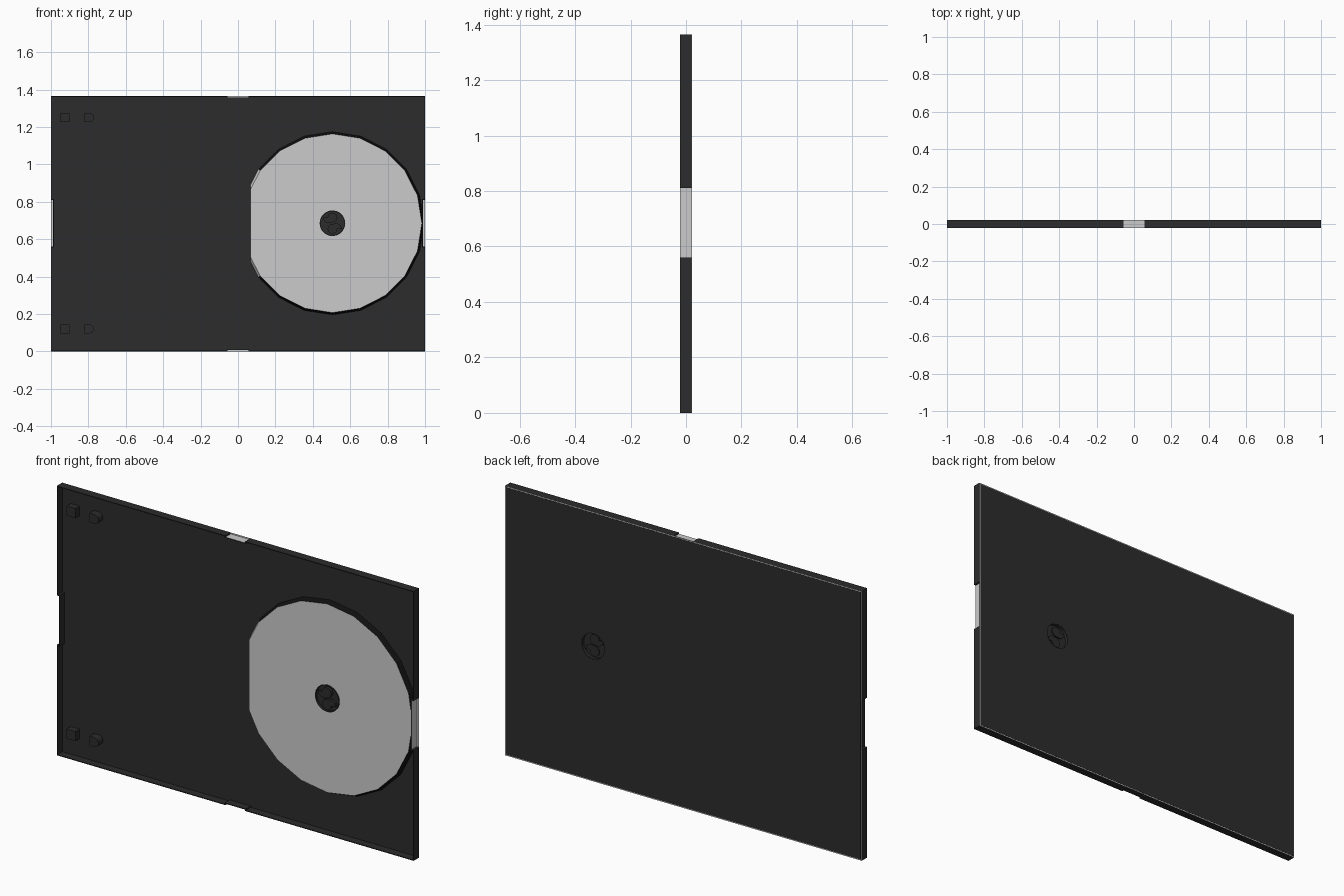
import bpy, bmesh, math
from mathutils import Vector, Matrix

if "Cube" in bpy.data.objects:
    bpy.data.objects.remove(bpy.data.objects["Cube"])

def mat(name, v):
    m = bpy.data.materials.new(name)
    m.diffuse_color = (v, v, v, 1)
    m.use_nodes = True
    m.node_tree.nodes["Principled BSDF"].inputs["Base Color"].default_value = m.diffuse_color
    return m

DARK, BLACK, GREY = mat("dark_plastic", 0.025), mat("black_plastic", 0.005), mat("grey", 0.55)
H = 1.365
HUB = (0.505, 0.685)

def finish(name, bm, *mats):
    bmesh.ops.recalc_face_normals(bm, faces=bm.faces)
    me = bpy.data.meshes.new(name)
    bm.to_mesh(me)
    bm.free()
    for m in mats:
        me.materials.append(m)
    ob = bpy.data.objects.new(name, me)
    bpy.context.collection.objects.link(ob)
    return ob

def prism_bm(pts, y0, y1):
    bm = bmesh.new()
    face = bm.faces.new([bm.verts.new((x, y0, z)) for x, z in pts])
    ext = bmesh.ops.extrude_face_region(bm, geom=[face], use_keep_orig=True)
    bmesh.ops.translate(bm, vec=(0, y1 - y0, 0),
                        verts=[v for v in ext["geom"] if isinstance(v, bmesh.types.BMVert)])
    bmesh.ops.recalc_face_normals(bm, faces=bm.faces)
    return bm

def prism(name, pts, y0, y1, m):
    return finish(name, prism_bm(pts, y0, y1), m)

def rect(x0, x1, z0, z1):
    return [(x0, z0), (x1, z0), (x1, z1), (x0, z1)]

def arc(cx, cz, r, a0, a1, n):
    return [(cx + r * math.cos(math.radians(a0 + (a1 - a0) * i / n)),
             cz + r * math.sin(math.radians(a0 + (a1 - a0) * i / n))) for i in range(n + 1)]

# open tray with finger notches in all four walls
nx, nz, d, e = 0.055, (0.56, 0.81), 0.012, 0.007
outline = [(-1, 0), (-nx, 0), (-nx, e), (nx, e), (nx, 0), (1, 0),
           (1, nz[0]), (1 - d, nz[0]), (1 - d, nz[1]), (1, nz[1]),
           (1, H), (nx, H), (nx, H - e), (-nx, H - e), (-nx, H), (-1, H),
           (-1, nz[1]), (d - 1, nz[1]), (d - 1, nz[0]), (-1, nz[0])]
bm = prism_bm(outline, -0.022, 0.0205)
front = min(bm.faces, key=lambda f: f.calc_center_median().y)
bmesh.ops.inset_region(bm, faces=[front], thickness=0.004, use_even_offset=True)
ext = bmesh.ops.extrude_face_region(bm, geom=[front])
bmesh.ops.translate(bm, vec=(0, 0.04, 0),
                    verts=[v for v in ext["geom"] if isinstance(v, bmesh.types.BMVert)])
if front.is_valid:
    bmesh.ops.delete(bm, geom=[front], context='FACES_ONLY')
bmesh.ops.recalc_face_normals(bm, faces=bm.faces)
for f in bm.faces:
    c = f.calc_center_median()
    top = f.normal.z > 0.9 and abs(c.x) < 0.04 and c.z > 1.3
    side = f.normal.x > 0.9 and c.x > 0.98 and 0.6 < c.z < 0.75
    f.material_index = 1 if top or side else 0
tray = finish("case_tray", bm, DARK, GREY)

# sleeve film and printed cover on the back
film = prism("sleeve_film", rect(-1, 1, 0, H), 0.0205, 0.0213, GREY)
cover = prism("back_cover", rect(-0.995, 0.995, 0.005, H - 0.005), 0.0213, 0.022, DARK)

# raised disc seat, 20-sided, trimmed flat at the hinge and the right notch
bm = bmesh.new()
bmesh.ops.create_cone(bm, cap_ends=True, segments=20, radius1=0.491, radius2=0.478, depth=0.026,
                      matrix=Matrix.Translation((HUB[0], 0.0075, HUB[1])) @ Matrix.Rotation(math.pi / 2, 4, 'X'))
for x, s in ((0.066, -1), (0.984, 1)):
    bmesh.ops.bisect_plane(bm, geom=bm.verts[:] + bm.edges[:] + bm.faces[:],
                           plane_co=(x, 0, 0), plane_no=(s, 0, 0), clear_outer=True)
    bmesh.ops.holes_fill(bm, edges=[ed for ed in bm.edges if ed.is_boundary])
bmesh.ops.recalc_face_normals(bm, faces=bm.faces)
for f in bm.faces:
    c = f.calc_center_median()
    f.material_index = 0 if f.normal.y < -0.9 or c.x < 0.15 or f.normal.x > 0.99 else 1
seat = finish("disc_seat", bm, GREY, BLACK)

# hub opening through every layer
cutter = prism("hub_cutter", arc(*HUB, 0.067, 0, 348.75, 31), -0.03, 0.04, DARK)
cutter.hide_render = True
for ob in (tray, film, cover, seat):
    mod = ob.modifiers.new("hub_hole", 'BOOLEAN')
    mod.operation, mod.object, mod.solver = 'DIFFERENCE', cutter, 'EXACT'
    bpy.context.view_layer.objects.active = ob
    bpy.ops.object.modifier_apply(modifier=mod.name)
bpy.data.objects.remove(cutter)

# hub: collar, floor and two opposing teardrop grips
bm = bmesh.new()
n = 32
rings = [(0.0685, -0.008), (0.0685, 0.0215), (0.064, 0.0215), (0.064, -0.008)]
grid = [[bm.verts.new((HUB[0] + r * math.cos(2 * math.pi * i / n), y,
                       HUB[1] + r * math.sin(2 * math.pi * i / n))) for i in range(n)] for r, y in rings]
for k in range(4):
    for i in range(n):
        a, b, j = grid[k], grid[(k + 1) % 4], (i + 1) % n
        bm.faces.new((a[i], a[j], b[j], b[i]))
finish("hub_collar", bm, DARK)
prism("hub_floor", arc(*HUB, 0.066, 0, 348.75, 31), 0.002, 0.006, DARK)
for i, s in enumerate((1, -1)):
    lobe = arc(0, 0.03, 0.026, -90, 180, 12) + [(-0.05, 0.03), (-0.045, 0.012), (-0.025, 0.0)]
    pts = [(HUB[0] + s * x, HUB[1] + s * z) for x, z in lobe]
    prism(f"hub_grip_{i + 1}", pts, -0.012, 0.012, DARK)

# booklet clips on the left leaf
for i, z in enumerate((0.12, 1.25)):
    prism(f"clip_outer_{i + 1}", rect(-0.95, -0.90, z - 0.024, z + 0.024), -0.016, 0.02, DARK)
    prism(f"clip_inner_{i + 1}", [(-0.82, z - 0.024)] + arc(-0.794, z, 0.024, -90, 90, 8)
          + [(-0.82, z + 0.024)], -0.018, 0.02, DARK)
